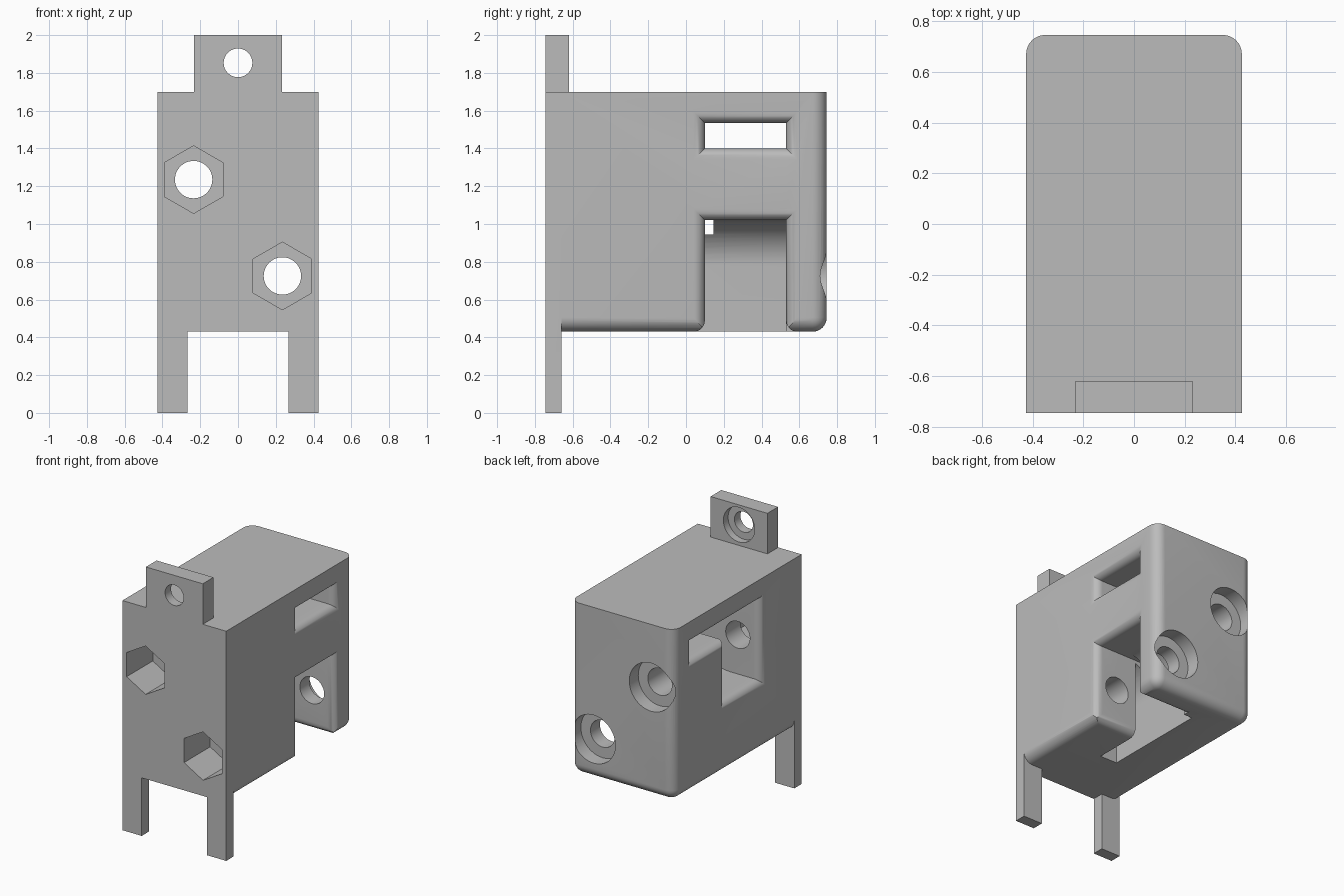
import bpy, bmesh, math

cube = bpy.data.objects.get("Cube")
if cube:
    bpy.data.objects.remove(cube, do_unlink=True)

grey = bpy.data.materials.new("light_grey")
grey.use_nodes = True
colour = (0.5, 0.5, 0.5, 1)
grey.diffuse_color = colour
grey.node_tree.nodes["Principled BSDF"].inputs["Base Color"].default_value = colour


def loft(name, loops):
    """Closed solid through a list of equally long point loops."""
    bm = bmesh.new()
    rings = [[bm.verts.new(p) for p in loop] for loop in loops]
    n = len(rings[0])
    for a, b in zip(rings, rings[1:]):
        for i in range(n):
            j = (i + 1) % n
            bm.faces.new((a[i], a[j], b[j], b[i]))
    bm.faces.new(rings[0])
    bm.faces.new(rings[-1][::-1])
    bmesh.ops.recalc_face_normals(bm, faces=bm.faces)
    mesh = bpy.data.meshes.new(name)
    bm.to_mesh(mesh)
    bm.free()
    mesh.materials.append(grey)
    ob = bpy.data.objects.new(name, mesh)
    bpy.context.collection.objects.link(ob)
    return ob


def prism(name, pts, y0, y1):
    """Extrude an x-z outline along y."""
    return loft(name, [[(x, y, z) for x, z in pts] for y in (y0, y1)])


def box(name, x0, x1, y0, y1, z0, z1):
    return prism(name, [(x0, z0), (x1, z0), (x1, z1), (x0, z1)], y0, y1)


def ngon(cx, cz, r, n):
    return [(cx + r * math.sin(2 * math.pi * i / n),
             cz + r * math.cos(2 * math.pi * i / n)) for i in range(n)]


def combine(target, tool, op):
    mod = target.modifiers.new(op, 'BOOLEAN')
    mod.operation, mod.solver, mod.object = op, 'EXACT', tool
    tool.hide_render = True
    bpy.context.view_layer.objects.active = target
    bpy.ops.object.modifier_apply(modifier=mod.name)
    bpy.data.objects.remove(tool, do_unlink=True)


def cut(tool):
    combine(body, tool, 'DIFFERENCE')


R = 0.06  # radius of the rounded rims


def rim_steps():
    yield -0.03, R
    for i in range(9):
        a = math.pi / 2 * i / 8
        yield R * (1 - math.cos(a)), R * (1 - math.sin(a))


def side_rim(side, y0, y1, z0, z1):
    """Rounded mouth of an opening in a side wall."""
    cut(loft("rim_cutter", [
        [(side * (0.425 - d), y, z) for y, z in
         ((y0 - o, z0 - o), (y1 + o, z0 - o), (y1 + o, z1 + o), (y0 - o, z1 + o))]
        for d, o in rim_steps()]))


# Housing block with rounded back and bottom edges
body = box("housing", -0.425, 0.425, -0.70, 0.745, 0.43, 1.70)
bm = bmesh.new()
bm.from_mesh(body.data)
edges = []
for e in bm.edges:
    m = (e.verts[0].co + e.verts[1].co) / 2
    back, low, side = m.y > 0.7, m.z < 0.5, abs(m.x) > 0.4
    if (back and low) or (back and side) or (low and side and not m.y < -0.6):
        edges.append(e)
bmesh.ops.bevel(bm, geom=edges, offset=0.075, segments=8, profile=0.5, affect='EDGES')
bm.to_mesh(body.data)
bm.free()

# Front plate with two legs, and the mounting tab on top
combine(body, prism("front_plate", [
    (-0.425, 0), (-0.267, 0), (-0.267, 0.43), (0.267, 0.43), (0.267, 0),
    (0.425, 0), (0.425, 1.70), (-0.425, 1.70)], -0.745, -0.66), 'UNION')
combine(body, box("mounting_tab", -0.233, 0.233, -0.745, -0.62, 1.60, 2.0), 'UNION')


# Curved inner channels: a pocket from one side and a narrow slot beside it
def arc(t_end, n=12):
    return [(0.17 - 0.24 * math.cos(t_end * i / n),
             0.78 + 0.24 * math.sin(t_end * i / n)) for i in range(n + 1)]


def pocket(bottom):
    return [(-0.07, bottom)] + arc(math.pi / 2) + [(0.5, 1.02), (0.5, bottom)]


def slot(bottom):
    return [(-0.07, bottom)] + arc(math.acos(0.1 / 0.24)) + [(0.07, bottom)]


def turned(pts):
    return [(-x, 1.965 - z) for x, z in pts]


cut(prism("lower_pocket", pocket(0.3), 0.10, 0.53))
cut(prism("lower_slot", slot(0.3), -0.27, 0.11))
cut(prism("upper_pocket", turned(pocket(0.43)), -0.27, 0.145))
cut(prism("upper_slot", turned(slot(0.43)), 0.135, 0.53))
cut(box("cross_window", -0.5, 0.5, 0.10, 0.53, 1.40, 1.535))
cut(box("pocket_link", -0.2, 0.2, 0.10, 0.145, 0.945, 1.02))

# Rounded mouths of the openings
side_rim(1, 0.10, 0.53, 0.2, 1.02)
side_rim(1, 0.10, 0.53, 1.40, 1.535)
side_rim(-1, -0.27, 0.145, 0.945, 1.535)
side_rim(-1, 0.0, 0.53, 1.40, 1.535)
cut(loft("lower_rim", [
    [(x, y, 0.43 + d) for x, y in
     ((0.0, 0.10 - o), (0.5, 0.10 - o), (0.5, 0.53 + o), (0.0, 0.53 + o))]
    for d, o in rim_steps()]))

# Two bolt holes: hexagonal nut pocket in front, counterbore behind
for x, z in ((-0.235, 1.235), (0.235, 0.725)):
    cut(prism("bolt_hole", ngon(x, z, 0.099, 48), -0.9, 0.9))
    cut(prism("nut_pocket", ngon(x, z, 0.179, 6), -0.9, -0.44))
    cut(prism("counterbore", ngon(x, z, 0.178, 48), 0.64, 0.9))

# Tab screw hole with its counterbore
cut(prism("tab_hole", ngon(0, 1.853, 0.076, 40), -0.9, -0.5))
cut(prism("tab_counterbore", ngon(0, 1.853, 0.128, 40), -0.675, -0.5))

bpy.ops.object.select_all(action='DESELECT')
body.select_set(True)
bpy.context.view_layer.objects.active = body
bpy.ops.object.shade_smooth_by_angle(angle=math.radians(30))
